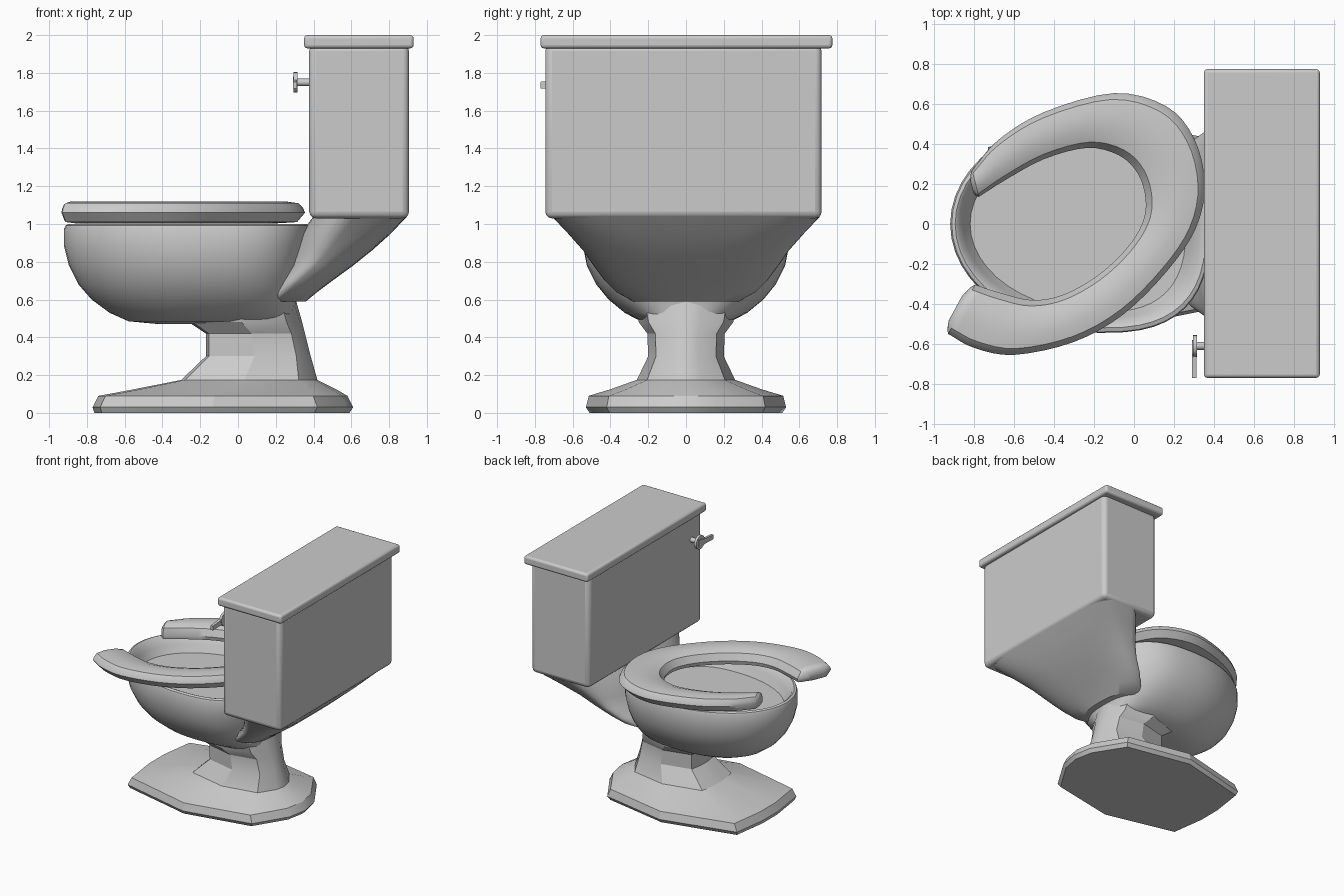
import bpy, bmesh, math
from mathutils import Vector

if "Cube" in bpy.data.objects:
    bpy.data.objects.remove(bpy.data.objects["Cube"])

COLOUR = (0.6, 0.6, 0.6, 1)
porcelain = bpy.data.materials.new("grey_porcelain")
porcelain.use_nodes = True
porcelain.diffuse_color = COLOUR
porcelain.node_tree.nodes["Principled BSDF"].inputs["Base Color"].default_value = COLOUR


def finish(name, bm, angle=30, bevel=0):
    bmesh.ops.recalc_face_normals(bm, faces=bm.faces)
    mesh = bpy.data.meshes.new(name)
    bm.to_mesh(mesh)
    bm.free()
    ob = bpy.data.objects.new(name, mesh)
    bpy.context.collection.objects.link(ob)
    mesh.materials.append(porcelain)
    if bevel:
        mod = ob.modifiers.new("soft_edges", 'BEVEL')
        mod.width, mod.segments = bevel, 3
    bpy.ops.object.select_all(action='DESELECT')
    ob.select_set(True)
    bpy.context.view_layer.objects.active = ob
    bpy.ops.object.shade_smooth_by_angle(angle=math.radians(angle))
    return ob


def loft(name, rings, angle=30):
    """Skin a list of equal closed rings and cap both ends."""
    bm = bmesh.new()
    rows = [[bm.verts.new(p) for p in ring] for ring in rings]
    n = len(rows[0])
    for a, b in zip(rows, rows[1:]):
        for i in range(n):
            j = (i + 1) % n
            bm.faces.new((a[i], a[j], b[j], b[i]))
    bm.faces.new(rows[0])
    bm.faces.new(rows[-1])
    return finish(name, bm, angle)


def box(name, lo, hi, bevel):
    bm = bmesh.new()
    bmesh.ops.create_cube(bm, size=1)
    for v in bm.verts:
        v.co = [(l + h) / 2 + c * (h - l) for l, h, c in zip(lo, hi, v.co)]
    return finish(name, bm, 40, bevel)


def egg(z, front, back, half, mid, power=2.0, n=48):
    """Egg-shaped ring: round at the front, squarer at the back."""
    ring = []
    for i in range(n):
        t = math.tau * i / n
        c, s = math.cos(t), math.sin(t)
        e = 2 / power if c > 0 else 1
        x = mid + (back - mid if c > 0 else mid - front) * math.copysign(abs(c) ** e, c)
        ring.append((x, half * math.copysign(abs(s) ** e, s), z))
    return ring


# Cistern and lid
box("tank", (0.377, -0.745, 1.03), (0.905, 0.718, 1.95), 0.035)
box("tank_lid", (0.35, -0.77, 1.93), (0.93, 0.775, 2.0), 0.018)

# Bowl: outside from the bottom up, over the rim, down to the basin floor
bowl = [(0.47, -0.42, 0.30, 0.16), (0.485, -0.58, 0.30, 0.24), (0.53, -0.68, 0.30, 0.325),
        (0.60, -0.775, 0.31, 0.41), (0.68, -0.845, 0.33, 0.475), (0.78, -0.895, 0.35, 0.525),
        (0.88, -0.92, 0.37, 0.545), (0.975, -0.92, 0.38, 0.545), (0.993, -0.912, 0.375, 0.54),
        (1.0, -0.895, 0.36, 0.52), (0.99, -0.88, 0.33, 0.50), (0.93, -0.855, 0.29, 0.47),
        (0.87, -0.82, 0.26, 0.44)]
loft("bowl", [egg(z, f, b, w, -0.17, 2.7) for z, f, b, w in bowl], 40)

# Neck flaring from the bowl out to the corners of the tank
neck = [(0.59, 0.12, 0.36, 0.28, 0.2, 2.6), (0.64, 0.15, 0.42, 0.37, 0.26, 2.6),
        (0.70, 0.2, 0.50, 0.43, 0.32, 2.8), (0.78, 0.26, 0.61, 0.49, 0.41, 3),
        (0.86, 0.29, 0.71, 0.545, 0.48, 3.5), (0.95, 0.33, 0.81, 0.625, 0.55, 5),
        (1.04, 0.40, 0.895, 0.71, 0.62, 9)]
loft("neck", [egg(z, f, b, w, m, p) for z, f, b, w, m, p in neck], 30)

# Faceted foot and pedestal
half = [(0.61, 0), (0.58, 0.16), (0.42, 0.42), (-0.13, 0.53), (-0.73, 0.385), (-0.77, 0.1)]
outline = half + [(x, -y) for x, y in half[:0:-1]]


def foot_ring(z, front, back, width):
    return [(front + (x + 0.77) / 1.38 * (back - front), y * width / 0.53, z) for x, y in outline]


foot = [(0.0, -0.76, 0.59, 0.51), (0.03, -0.77, 0.61, 0.53), (0.09, -0.74, 0.58, 0.515),
        (0.125, -0.55, 0.52, 0.40), (0.175, -0.30, 0.42, 0.26), (0.30, -0.17, 0.385, 0.20),
        (0.42, -0.17, 0.355, 0.205), (0.48, -0.26, 0.34, 0.25), (0.62, -0.30, 0.30, 0.28)]
loft("pedestal", [foot_ring(*f) for f in foot], 22)

# Open-fronted seat, turned askew: matching outer and inner edge points
outer = [(-0.81, 0.27), (-0.68, 0.42), (-0.45, 0.56), (-0.1, 0.655), (0.16, 0.59), (0.30, 0.43),
         (0.355, 0.2), (0.31, -0.02), (0.17, -0.23), (-0.05, -0.45), (-0.3, -0.59),
         (-0.6, -0.655), (-0.80, -0.62), (-0.93, -0.55)]
inner = [(-0.78, 0.15), (-0.65, 0.24), (-0.45, 0.35), (-0.22, 0.41), (-0.05, 0.37), (0.05, 0.27),
         (0.09, 0.13), (0.07, 0), (-0.02, -0.14), (-0.17, -0.28), (-0.35, -0.38),
         (-0.52, -0.41), (-0.68, -0.375), (-0.81, -0.33)]


def smooth_path(points, steps=4):
    """Catmull-Rom interpolation through the points."""
    pts = [Vector(p) for p in points]
    pts = [2 * pts[0] - pts[1]] + pts + [2 * pts[-1] - pts[-2]]
    path = []
    for a, b, c, d in zip(pts, pts[1:], pts[2:], pts[3:]):
        for k in range(steps):
            t = k / steps
            path.append(0.5 * (2 * b + (c - a) * t + (2 * a - 5 * b + 4 * c - d) * t ** 2
                               + (3 * b - a - 3 * c + d) * t ** 3))
    return path + [pts[-2]]


# Section as (fraction from outer to inner edge, height)
section = [(0, 1.06), (0.04, 1.085), (0.13, 1.11), (0.4, 1.12), (0.75, 1.115), (1, 1.095),
           (1.12, 1.04), (1.08, 1.01), (0.6, 1.003), (0.16, 1.01)]
pairs = list(zip(smooth_path(outer), smooth_path(inner)))


def seat_ring(o, i, squash=1):
    m = (o + i) / 2
    return [(*(m + (o.lerp(i, f) - m) * squash), 1.06 + (z - 1.06) * squash) for f, z in section]


def end_ring(pair, neighbour, push, squash):
    d = (sum(pair, Vector((0, 0))) - sum(neighbour, Vector((0, 0)))).normalized() * push
    return seat_ring(pair[0] + d, pair[1] + d, squash)


rings = [seat_ring(o, i) for o, i in pairs]
rings = ([end_ring(pairs[0], pairs[1], 0.025, 0.5), end_ring(pairs[0], pairs[1], 0.015, 0.8)] + rings
         + [end_ring(pairs[-1], pairs[-2], 0.015, 0.85), end_ring(pairs[-1], pairs[-2], 0.03, 0.5)])
loft("seat", rings, 35)


# Flush handle: stem, round knob and tapering lever
def disc(name, x0, x1, radius):
    return loft(name, [[(x, -0.61 + radius * math.cos(math.tau * k / 16),
                         1.75 + radius * math.sin(math.tau * k / 16)) for k in range(16)]
                       for x in (x0, x1)])


disc("handle_stem", 0.30, 0.39, 0.02)
disc("handle_knob", 0.295, 0.315, 0.055)
loft("handle_lever", [[(x, y, z + s * h) for x, s in ((0.29, -1), (0.312, -1), (0.312, 1), (0.29, 1))]
                      for y, z, h in ((-0.58, 1.75, 0.03), (-0.68, 1.74, 0.02), (-0.77, 1.735, 0.018))])
